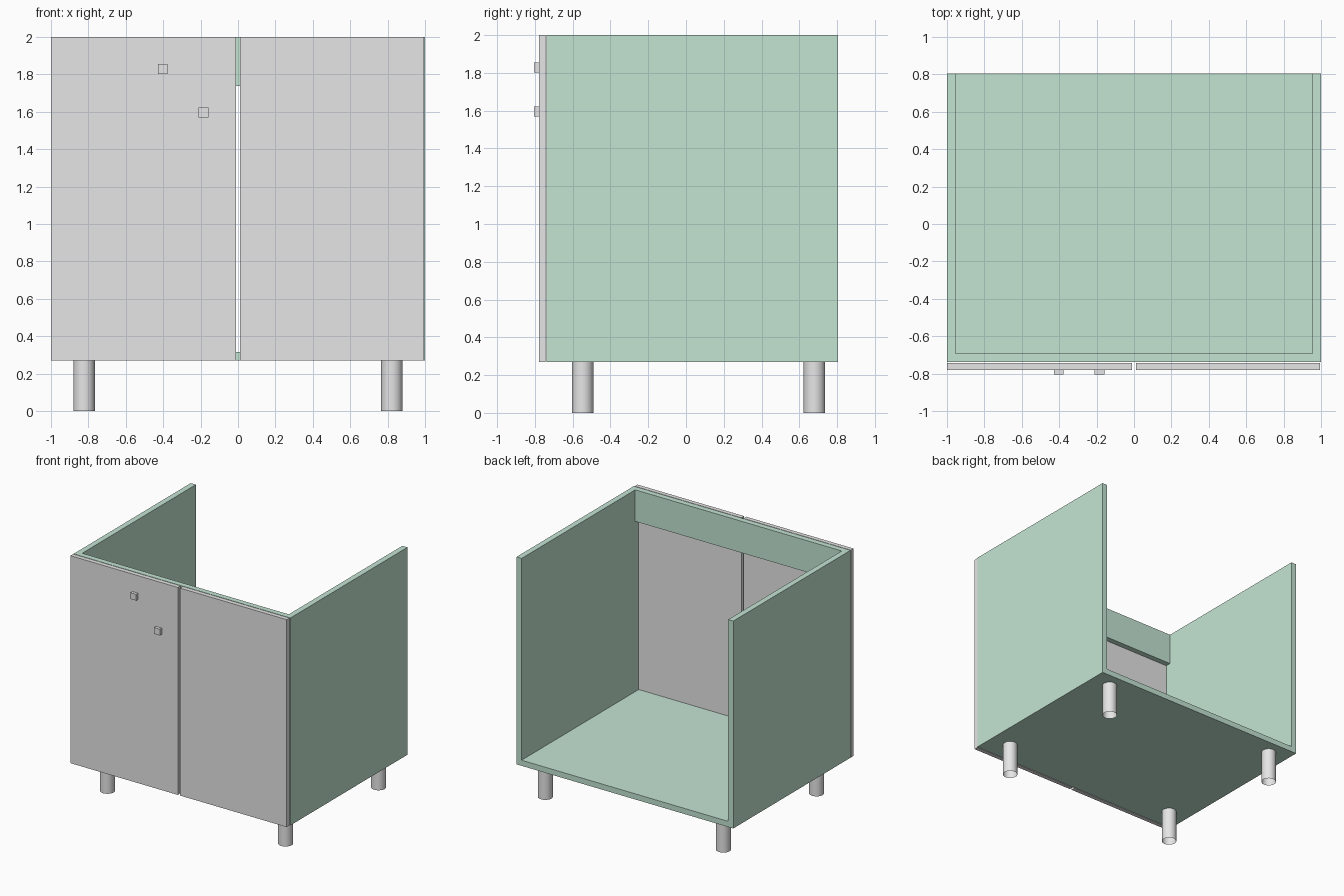
import bpy
import bmesh

cube = bpy.data.objects.get("Cube")
if cube:
    bpy.data.objects.remove(cube, do_unlink=True)


def make_material(name, rgb):
    mat = bpy.data.materials.new(name)
    mat.use_nodes = True
    color = (*rgb, 1)
    mat.diffuse_color = color
    mat.node_tree.nodes["Principled BSDF"].inputs["Base Color"].default_value = color
    return mat


green = make_material("pale green", (0.55, 0.78, 0.65))
grey = make_material("light grey", (0.79, 0.79, 0.79))


def add_object(name, bm, mat):
    mesh = bpy.data.meshes.new(name)
    bm.to_mesh(mesh)
    bm.free()
    mesh.materials.append(mat)
    obj = bpy.data.objects.new(name, mesh)
    bpy.context.collection.objects.link(obj)
    return obj


def add_box(name, x, y, z, mat):
    """Box from (min, max) ranges along each axis."""
    bm = bmesh.new()
    bmesh.ops.create_cube(bm, size=1)
    ranges = (x, y, z)
    bmesh.ops.scale(bm, vec=[b - a for a, b in ranges], verts=bm.verts)
    bmesh.ops.translate(bm, vec=[(a + b) / 2 for a, b in ranges], verts=bm.verts)
    return add_object(name, bm, mat)


base, top = 0.27, 2.0
front, back = -0.738, 0.805
inner = 0.953
door_depth = (-0.779, -0.743)

# Carcass: two sides, floor and top front rail
add_box("left_side_panel", (inner, 1), (front, back), (base, top), green)
add_box("right_side_panel", (-1, -inner), (front, back), (base, top), green)
add_box("floor_panel", (-inner, inner), (front, back), (base, base + 0.047), green)
add_box("front_rail", (-inner, inner), (front, front + 0.046), (1.737, top), green)

# Doors with a narrow gap between them
add_box("right_door", (-1, -0.01), door_depth, (base, top), grey)
add_box("left_door", (0.01, 0.994), door_depth, (base, top), grey)

# Square knobs on the right door
for name, x, z in (("upper_knob", -0.402, 1.828), ("lower_knob", -0.184, 1.596)):
    add_box(name, (x - 0.026, x + 0.026), (-0.805, door_depth[0]),
            (z - 0.026, z + 0.026), grey)

# Round tube legs, open at the ends
for side, x in (("left", 0.822), ("right", -0.822)):
    for end, y in (("front", -0.547), ("back", 0.68)):
        bm = bmesh.new()
        bmesh.ops.create_cone(bm, cap_ends=False, segments=32,
                              radius1=0.057, radius2=0.057, depth=base)
        bmesh.ops.translate(bm, vec=(x, y, base / 2), verts=bm.verts)
        for face in bm.faces:
            face.smooth = True
        add_object(f"{end}_{side}_leg", bm, grey)
